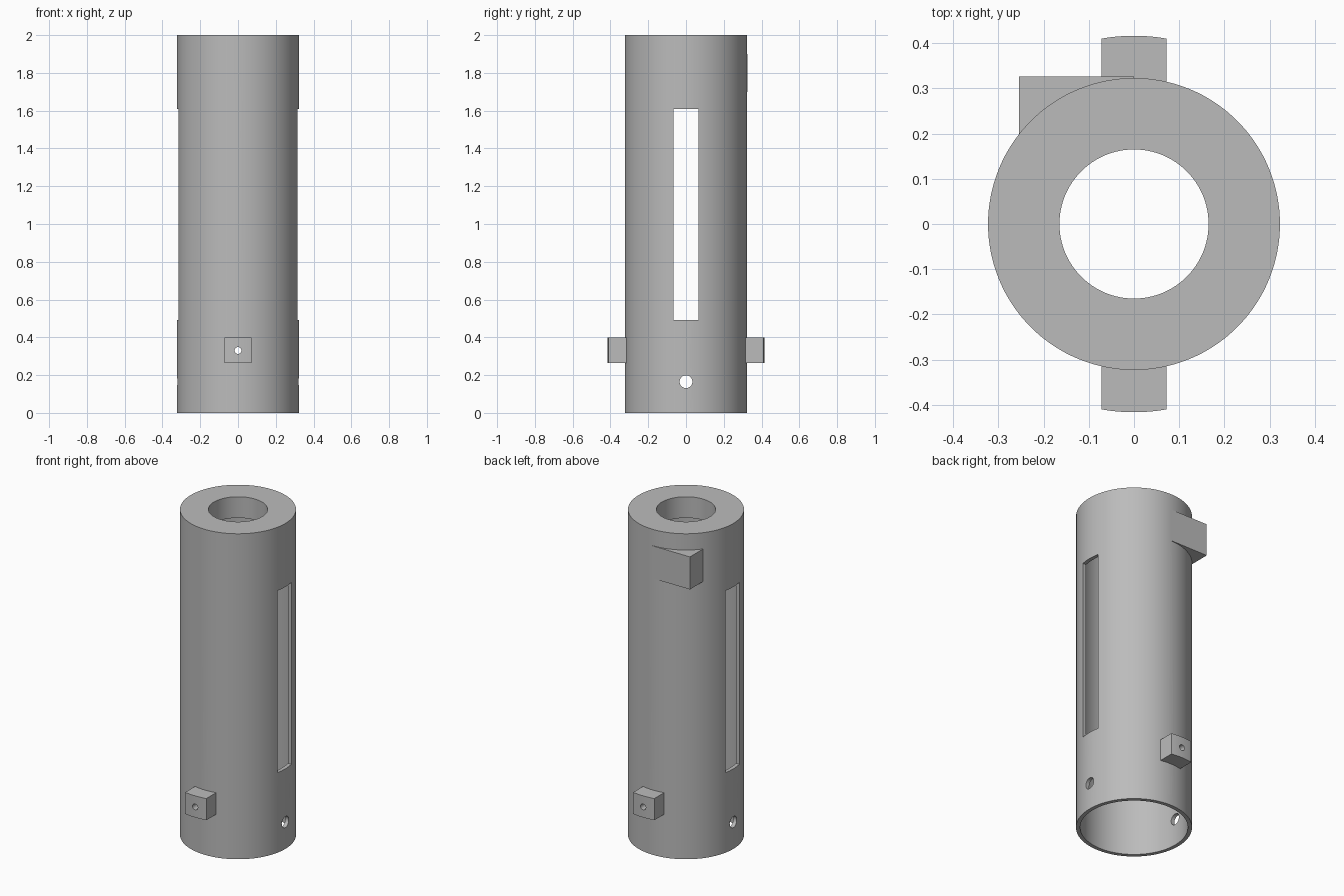
import bpy
import bmesh
from math import sin, cos, asin, pi, radians
from mathutils import Matrix

cube = bpy.data.objects.get("Cube")
if cube:
    bpy.data.objects.remove(cube, do_unlink=True)

OUTER, INNER, BORE = 0.323, 0.30, 0.165
HEIGHT, CAP = 2.0, 0.13
EMBED = 0.311          # radius inside the wall where attached parts end

grey = bpy.data.materials.new("plain grey")
grey.use_nodes = True
colour = (0.5, 0.5, 0.5, 1)
grey.diffuse_color = colour
grey.node_tree.nodes["Principled BSDF"].inputs["Base Color"].default_value = colour


def finish(name, bm):
    bmesh.ops.recalc_face_normals(bm, faces=bm.faces)
    mesh = bpy.data.meshes.new(name)
    bm.to_mesh(mesh)
    bm.free()
    mesh.materials.append(grey)
    obj = bpy.data.objects.new(name, mesh)
    bpy.context.collection.objects.link(obj)
    return obj


def prism(name, outline, z0, z1):
    bm = bmesh.new()
    face = bm.faces.new([bm.verts.new((x, y, z0)) for x, y in outline])
    new = bmesh.ops.extrude_face_region(bm, geom=[face])["geom"]
    verts = [v for v in new if isinstance(v, bmesh.types.BMVert)]
    bmesh.ops.translate(bm, verts=verts, vec=(0, 0, z1 - z0))
    return finish(name, bm)


def rod(name, radius, axis, z):
    bm = bmesh.new()
    turn = Matrix.Rotation(pi / 2, 4, "Y" if axis == "X" else "X")
    bmesh.ops.create_cone(bm, cap_ends=True, segments=32, radius1=radius, radius2=radius,
                          depth=1.2, matrix=Matrix.Translation((0, 0, z)) @ turn)
    return finish(name, bm)


def arc(radius, x0, x1, steps=12):
    """Points on the back half of a circle, from x0 to x1."""
    a, b = asin(x0 / radius), asin(x1 / radius)
    angles = [a + (b - a) * i / steps for i in range(steps + 1)]
    return [(radius * sin(t), radius * cos(t)) for t in angles]


def cut(obj, cutters):
    bpy.context.view_layer.objects.active = obj
    for cutter in cutters:
        mod = obj.modifiers.new("cut", "BOOLEAN")
        mod.operation, mod.solver, mod.object = "DIFFERENCE", "EXACT", cutter
        bpy.ops.object.modifier_apply(modifier=mod.name)


def shade(obj):
    bpy.ops.object.select_all(action="DESELECT")
    obj.select_set(True)
    bpy.context.view_layer.objects.active = obj
    bpy.ops.object.shade_smooth_by_angle(angle=radians(30))


# Cutters: long side slots, cross hole and pin hole
slot = prism("slot_cutter", [(-.6, -.066), (.6, -.066), (.6, .066), (-.6, .066)], .492, 1.61)
cross_hole = rod("cross_hole_cutter", .034, "X", .165)
pin_hole = rod("pin_hole_cutter", .018, "Y", .33)
cutters = [slot, cross_hole, pin_hole]

# Tube body: closed wall profile with a bored top cap, turned about z
bm = bmesh.new()
profile = [(OUTER, 0), (OUTER, HEIGHT), (BORE, HEIGHT), (BORE, HEIGHT - CAP),
           (INNER, HEIGHT - CAP), (INNER, 0)]
ring = [bm.verts.new((r, 0, z)) for r, z in profile]
edges = [bm.edges.new((ring[i - 1], ring[i])) for i in range(len(ring))]
bmesh.ops.spin(bm, geom=ring + edges, cent=(0, 0, 0), axis=(0, 0, 1),
               angle=2 * pi, steps=128, use_duplicate=False)
bmesh.ops.remove_doubles(bm, verts=bm.verts, dist=1e-4)
body = finish("tube_body", bm)
cut(body, cutters)
shade(body)

# Drilled tabs on the front and back, with rounded outer ends
half = .072
for name, side in (("back_tab", 1), ("front_tab", -1)):
    outline = arc(.4165, -half, half) + arc(EMBED, half, -half)
    tab = prism(name, [(x, y * side) for x, y in outline], .265, .398)
    cut(tab, [pin_hole])
    shade(tab)

# Wedge lug standing off the back near the top
lug_x, lug_y = -.255, .326
lug = prism("back_lug", [(0, lug_y), (lug_x, lug_y)] + arc(EMBED, lug_x, 0), 1.7, 1.9)
shade(lug)

for cutter in cutters:
    bpy.data.objects.remove(cutter, do_unlink=True)
